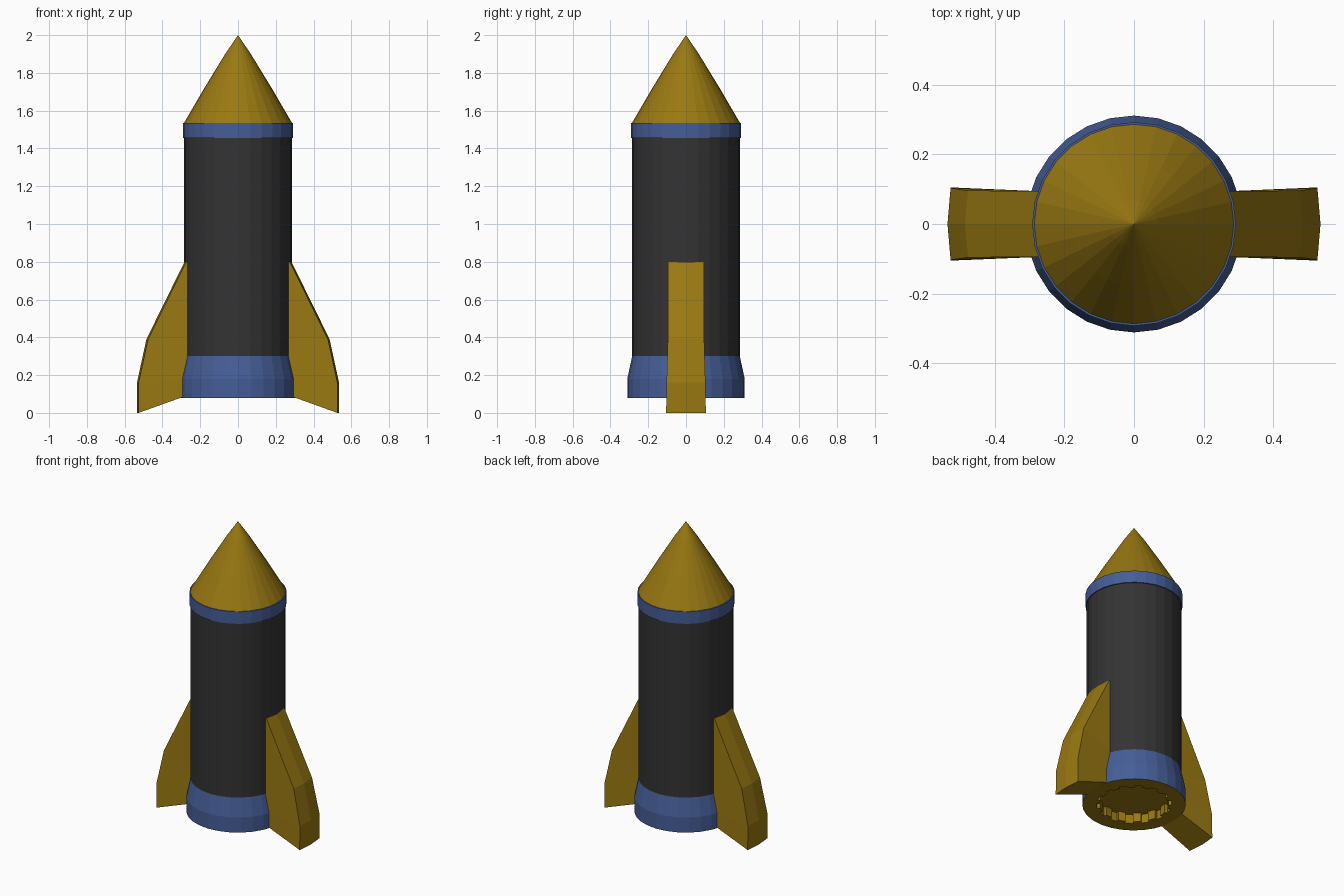
import bpy, bmesh, math

if "Cube" in bpy.data.objects:
    bpy.data.objects.remove(bpy.data.objects["Cube"])

SIDES = 28


def material(name, rgb):
    m = bpy.data.materials.new(name)
    m.diffuse_color = (*rgb, 1)
    m.use_nodes = True
    m.node_tree.nodes["Principled BSDF"].inputs["Base Color"].default_value = m.diffuse_color
    return m


gold = material("gold", (0.32, 0.19, 0.006))
blue = material("blue", (0.06, 0.11, 0.31))
black = material("black", (0.033, 0.033, 0.033))


def finish(name, bm, mat):
    bmesh.ops.recalc_face_normals(bm, faces=bm.faces)
    me = bpy.data.meshes.new(name)
    bm.to_mesh(me)
    bm.free()
    me.materials.append(mat)
    ob = bpy.data.objects.new(name, me)
    bpy.context.collection.objects.link(ob)
    return ob


def bridge(bm, a, b):
    n = len(a)
    for i in range(n):
        j = (i + 1) % n
        bm.faces.new((a[i], a[j], b[j], b[i]))


def circle(bm, r, z, n=SIDES):
    return [bm.verts.new((r * math.cos(math.tau * i / n),
                          r * math.sin(math.tau * i / n), z)) for i in range(n)]


def lathe(name, profile, mat, tip=None):
    """Turn (radius, z) points around the z axis, optionally closing to a tip."""
    bm = bmesh.new()
    rings = [circle(bm, r, z) for r, z in profile]
    for a, b in zip(rings, rings[1:]):
        bridge(bm, a, b)
    if tip is not None:
        t = bm.verts.new((0, 0, tip))
        last = rings[-1]
        for i in range(SIDES):
            bm.faces.new((last[i], last[(i + 1) % SIDES], t))
    return finish(name, bm, mat)


# Hull
lathe("body", [(0.285, 0.3), (0.285, 1.455)], black)
lathe("top_collar", [(0.285, 1.455), (0.292, 1.455), (0.292, 1.535), (0.285, 1.535)], blue)
lathe("nose_cone", [(0.286, 1.535), (0.178, 1.72), (0.068, 1.9)], gold, tip=2.0)
lathe("bottom_skirt", [(0.285, 0.3), (0.311, 0.18), (0.311, 0.08)], blue)

# Underside plate with a shallow toothed recess
bm = bmesh.new()
rim = circle(bm, 0.311, 0.08)
inner = circle(bm, 0.24, 0.08)
bridge(bm, rim, inner)


def toothed(z):
    pts = []
    for i in range(SIDES):
        r = 0.207 if i % 2 else 0.227
        for k in (i, i + 1):
            a = math.tau * k / SIDES
            pts.append(bm.verts.new((r * math.cos(a), r * math.sin(a), z)))
    return pts


low, high = toothed(0.08), toothed(0.14)
for i in range(SIDES):
    j = (i + 1) % SIDES
    bm.faces.new((inner[i], inner[j], low[2 * i + 1], low[2 * i]))
    bm.faces.new((inner[j], low[(2 * i + 2) % (2 * SIDES)], low[2 * i + 1]))
bridge(bm, low, high)
bm.faces.new(high)
finish("engine_plate", bm, gold)

# Fins: sections of (outer x, outer z, inner x, inner z, half width)
SECTIONS = [(0.283, 0.80, 0.25, 0.80, 0.094),
            (0.485, 0.39, 0.25, 0.30, 0.096),
            (0.535, 0.16, 0.26, 0.18, 0.103),
            (0.535, 0.00, 0.27, 0.092, 0.105)]
for name, s in (("right_fin", 1), ("left_fin", -1)):
    bm = bmesh.new()
    rings = []
    for ox, oz, ix, iz, w in SECTIONS:
        loop = [(ix, -0.094, iz), (ox - 0.009, -w, oz), (ox, 0, oz),
                (ox - 0.009, w, oz), (ix, 0.094, iz)]
        rings.append([bm.verts.new((s * x, y, z)) for x, y, z in loop])
    for a, b in zip(rings, rings[1:]):
        bridge(bm, a, b)
    bm.faces.new(rings[0])
    bm.faces.new(rings[-1])
    finish(name, bm, gold)
